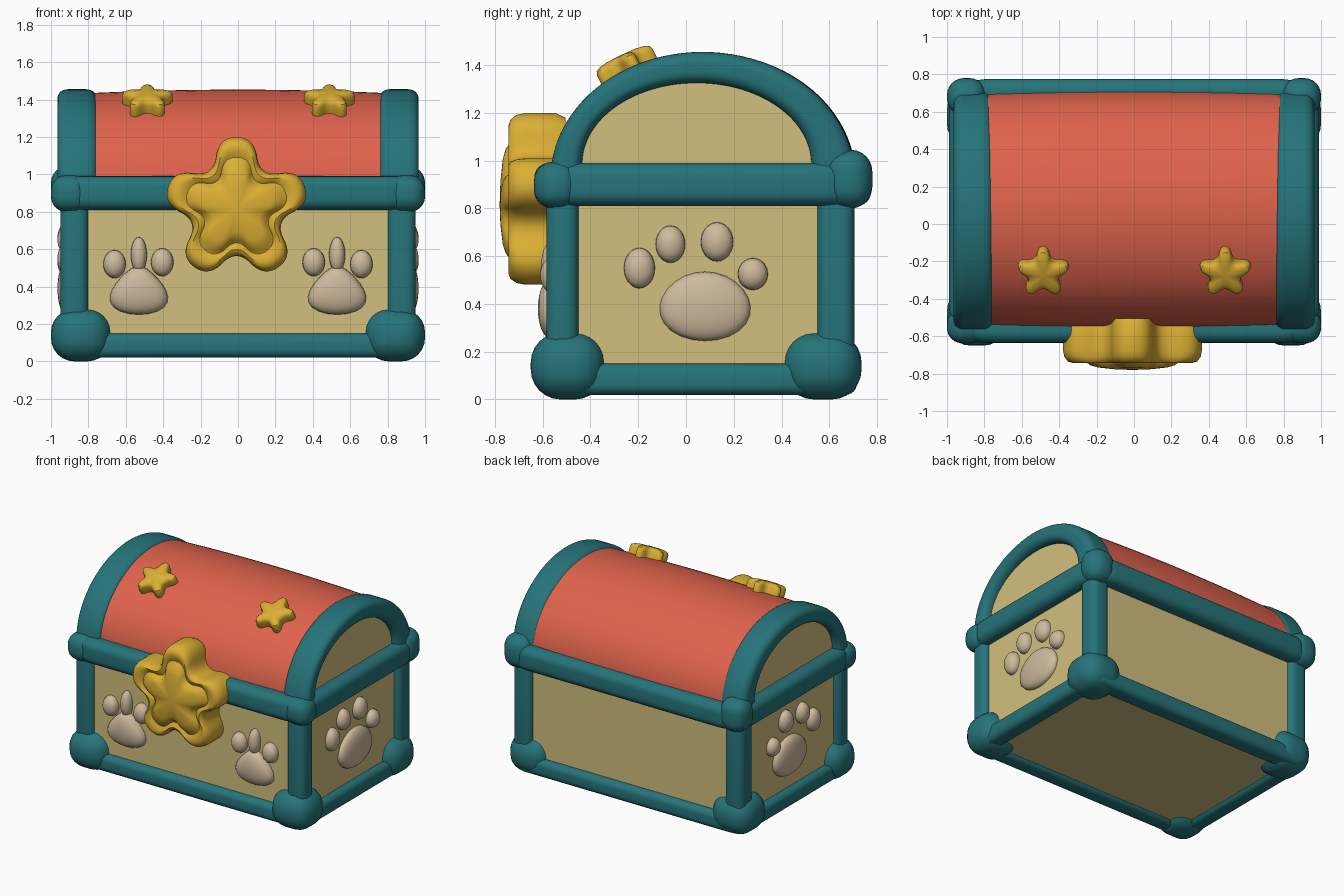
import bpy, bmesh, math
from math import sin, cos, pi
from mathutils import Vector, Matrix

if "Cube" in bpy.data.objects:
    bpy.data.objects.remove(bpy.data.objects["Cube"])

def material(name, rgb):
    m = bpy.data.materials.new(name)
    m.diffuse_color = (*rgb, 1)
    m.use_nodes = True
    m.node_tree.nodes["Principled BSDF"].inputs["Base Color"].default_value = m.diffuse_color
    return m

TEAL = material("teal", (0.019, 0.175, 0.195))
RED = material("coral red", (0.74, 0.125, 0.073))
TAN = material("khaki tan", (0.64, 0.52, 0.21))
GOLD = material("gold", (0.71, 0.43, 0.035))
BEIGE = material("beige", (0.62, 0.49, 0.34))
CY = 0.07   # chest centre in y

def finish(name, bm, mat, angle=40):
    bmesh.ops.recalc_face_normals(bm, faces=bm.faces)
    me = bpy.data.meshes.new(name)
    bm.to_mesh(me)
    bm.free()
    ob = bpy.data.objects.new(name, me)
    bpy.context.collection.objects.link(ob)
    me.materials.append(mat)
    bpy.ops.object.select_all(action='DESELECT')
    ob.select_set(True)
    bpy.context.view_layer.objects.active = ob
    bpy.ops.object.shade_smooth_by_angle(angle=math.radians(angle))
    return ob

def loft(name, rows, mat, loop=False, cap=True):
    """Skin closed rings; loop joins last ring to first, otherwise cap the ends."""
    bm = bmesh.new()
    v = [[bm.verts.new(p) for p in r] for r in rows]
    n = len(rows[0])
    for i in range(len(v) if loop else len(v) - 1):
        a, b = v[i], v[(i + 1) % len(v)]
        for j in range(n):
            k = (j + 1) % n
            bm.faces.new((a[j], a[k], b[k], b[j]))
    if cap and not loop:
        bm.faces.new(v[0])
        bm.faces.new(v[-1])
    return finish(name, bm, mat)

def box(name, x, y, z, bevel, mat):
    bm = bmesh.new()
    bmesh.ops.create_cube(bm, size=1)
    for v in bm.verts:
        v.co = Vector([(lo + hi) / 2 + c * (hi - lo) for c, (lo, hi) in zip(v.co, (x, y, z))])
    if bevel:
        bmesh.ops.bevel(bm, geom=bm.edges[:], offset=bevel, segments=6, profile=0.5, affect='EDGES')
    return finish(name, bm, mat)

def side(s, lo, hi):
    return (lo, hi) if s > 0 else (-hi, -lo)

def round_rect(hx, hy, r, n=6):
    pts = []
    for q, (sx, sy) in enumerate(((1, 1), (-1, 1), (-1, -1), (1, -1))):
        for i in range(n + 1):
            a = (q + i / n) * pi / 2
            pts.append((sx * (hx - r) + r * cos(a), sy * (hy - r) + r * sin(a)))
    return pts

# Tan body and lid ends
box("chest_body", (-0.905, 0.905), (-0.55, 0.665), (0.045, 0.92), 0, TAN)

def half_ellipse(x, cy, cz, a, b, n=40):
    return [(x, cy + a * cos(pi * i / n), cz + b * sin(pi * i / n)) for i in range(n + 1)]

loft("lid_end_panels", [half_ellipse(x, CY, 0.93, 0.58, 0.46) for x in (-0.905, 0.905)], TAN)

# Red lid, bulging slightly in the middle
rows = []
for i in range(17):
    x = -0.82 + 1.64 * i / 16
    k = 1 - (x / 0.82) ** 2
    rows.append(half_ellipse(x, 0.078, 0.93, 0.618 + 0.014 * k, 0.503 + 0.02 * k))
loft("lid_cover", rows, RED)

# Lid arches
for s in (1, -1):
    rows = []
    sec = round_rect(0.1, 0.5, 0.001, 1)
    for i in range(49):
        t = pi * i / 48
        inner = Vector((0, 0.045 + 0.48 * cos(t), 0.985 + 0.34 * sin(t)))
        outer = Vector((0, CY + 0.637 * cos(t), 0.925 + 0.53 * sin(t)))
        ring = []
        for u, w in round_rect(0.105, 0.075, 0.055):
            p = inner.lerp(outer, 0.5 + w / 0.15)
            ring.append((s * (0.86 + u), p.y, p.z))
        rows.append(ring)
    loft("lid_arch", rows, TEAL)

# Rim band with rounded corners
rows = []
for u, w in round_rect(0.075, 0.09, 0.06):
    rows.append([(x, CY + y, 0.9 + w) for x, y in round_rect(0.915 + u, 0.63 + u, 0.12 + u)])
loft("rim_band", rows, TEAL, loop=True)

# Posts, base rails, corner caps
for s in (1, -1):
    xs = side(s, 0.80, 0.95)
    box("front_post", xs, (-0.585, -0.45), (0.1, 0.88), 0.05, TEAL)
    box("back_post", xs, (0.55, 0.705), (0.1, 0.88), 0.05, TEAL)
    box("side_base_rail", side(s, 0.82, 0.955), (-0.55, 0.66), (0.018, 0.15), 0.045, TEAL)
    box("front_foot", side(s, 0.68, 1.0), (-0.65, -0.34), (0, 0.28), 0.125, TEAL)
    box("back_foot", side(s, 0.68, 1.0), (0.41, 0.735), (0, 0.28), 0.125, TEAL)
    box("rim_front_corner", side(s, 0.80, 1.0), (-0.637, -0.45), (0.80, 0.995), 0.08, TEAL)
    box("rim_back_corner", side(s, 0.79, 1.0), (0.58, 0.78), (0.80, 1.045), 0.09, TEAL)
box("front_base_rail", (-0.9, 0.9), (-0.6, -0.46), (0.02, 0.15), 0.045, TEAL)
box("back_base_rail", (-0.9, 0.9), (0.57, 0.715), (0.02, 0.15), 0.045, TEAL)

# Paw emblems: flattened pads, u across, w up, d outwards
def paw(name, blobs, place):
    bm = bmesh.new()
    for u, w, ru, rw, d, taper in blobs:
        made = bmesh.ops.create_uvsphere(bm, u_segments=24, v_segments=14, radius=1)["verts"]
        for v in made:
            a, b, c = v.co
            c = math.copysign(abs(c) ** 0.8, c)
            v.co = place(u + a * ru * (1 - taper * b), w + b * rw, c * d)
    finish(name, bm, BEIGE, 60)

front = [(0, 0.38, 0.145, 0.13, 0.07, 0.42), (-0.13, 0.52, 0.06, 0.075, 0.06, 0),
         (0, 0.57, 0.043, 0.095, 0.055, 0), (0.125, 0.53, 0.06, 0.075, 0.06, 0)]
flank = [(0.08, 0.39, 0.19, 0.145, 0.06, 0.08), (-0.195, 0.55, 0.065, 0.085, 0.06, 0),
         (-0.065, 0.65, 0.062, 0.078, 0.06, 0), (0.13, 0.66, 0.068, 0.082, 0.06, 0),
         (0.28, 0.525, 0.063, 0.067, 0.06, 0)]
for s in (1, -1):
    paw("front_paw", front, lambda u, w, d: Vector((s * (0.53 - u), -0.55 - d, w)))
    paw("side_paw", flank, lambda u, w, d: Vector((s * (0.905 + d), u, w)))

# Puffy stars: smoothed outline stacked into rings
def star(name, R, inner, blunt, profile, loc, tilt):
    pts = []
    for i in range(5):
        a = pi / 2 + i * 2 * pi / 5
        pts += [Vector((R * cos(a + d), R * sin(a + d))) for d in (-blunt, blunt)]
        pts.append(Vector((inner * cos(a + pi / 5), inner * sin(a + pi / 5))))
    for _ in range(3):
        pts = [p.lerp(q, f) for p, q in zip(pts, pts[1:] + pts[:1]) for f in (0.25, 0.75)]
    ob = loft(name, [[(p.x * k, p.y * k, h) for p in pts] for k, h in profile], GOLD)
    ob.matrix_world = Matrix.Translation(loc) @ Matrix.Rotation(tilt, 4, 'X')

star("star_clasp", 0.395, 0.215, 0.24,
     [(0.95, 0), (1.0, 0.04), (1.0, 0.17), (0.98, 0.205), (0.93, 0.23), (0.86, 0.238),
      (0.78, 0.232), (0.72, 0.222), (0.67, 0.232), (0.61, 0.25), (0.5, 0.262), (0.25, 0.272), (0.02, 0.275)],
     (-0.008, -0.505, 0.815), pi / 2)
for x in (-0.485, 0.488):
    star("lid_star", 0.142, 0.075, 0.17,
         [(0.95, -0.05), (1, 0.0), (1, 0.035), (0.95, 0.052), (0.8, 0.062), (0.5, 0.068), (0.03, 0.07)],
         (x, -0.25, 1.375), math.radians(26))
